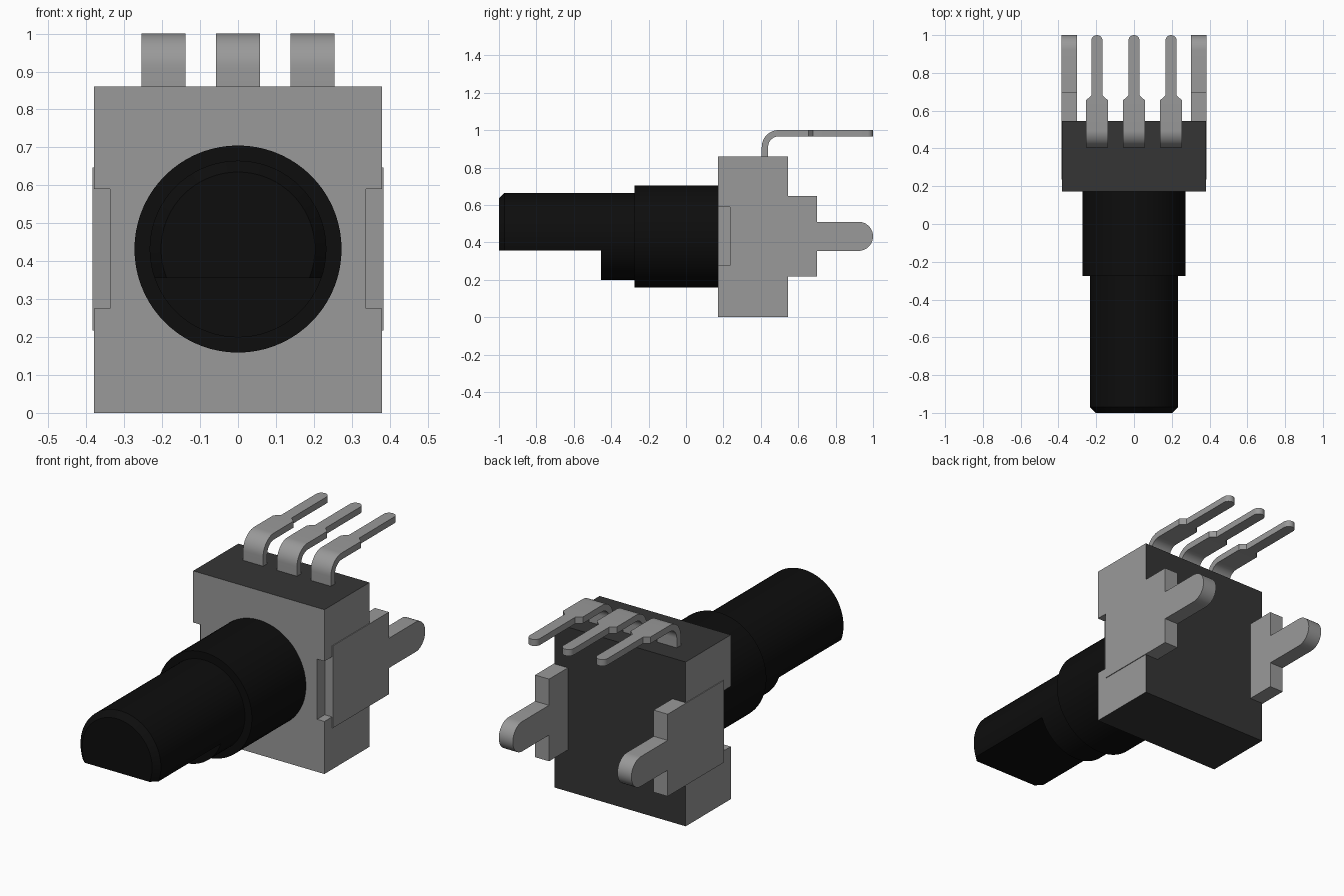
import bpy, bmesh, math
from mathutils import Vector

if "Cube" in bpy.data.objects:
    bpy.data.objects.remove(bpy.data.objects["Cube"], do_unlink=True)


def material(name, v):
    m = bpy.data.materials.new(name)
    m.use_nodes = True
    m.diffuse_color = (v, v, v, 1)
    bsdf = next(n for n in m.node_tree.nodes if n.type == 'BSDF_PRINCIPLED')
    bsdf.inputs["Base Color"].default_value = (v, v, v, 1)
    return m


METAL = material("grey metal", 0.32)
DARK = material("dark grey plastic", 0.036)
BLACK = material("black plastic", 0.004)
AXIS_Z = 0.432


def finish(name, bm, *mats, smooth=None):
    bmesh.ops.recalc_face_normals(bm, faces=bm.faces)
    me = bpy.data.meshes.new(name)
    bm.to_mesh(me)
    bm.free()
    ob = bpy.data.objects.new(name, me)
    bpy.context.collection.objects.link(ob)
    for m in mats:
        me.materials.append(m)
    if smooth:
        activate(ob)
        bpy.ops.object.shade_smooth_by_angle(angle=math.radians(smooth))
    return ob


def activate(ob):
    bpy.ops.object.select_all(action='DESELECT')
    ob.select_set(True)
    bpy.context.view_layer.objects.active = ob


def box(name, lo, hi, *mats):
    bm = bmesh.new()
    bmesh.ops.create_cube(bm, size=1)
    for v in bm.verts:
        v.co = [(a + b) / 2 + c * (b - a) for a, b, c in zip(lo, hi, v.co)]
    return finish(name, bm, *mats)


def cut(ob, cutter):
    """Subtract the cutter from ob and delete the cutter."""
    cutter.hide_render = True
    activate(ob)
    mod = ob.modifiers.new("cut", 'BOOLEAN')
    mod.operation = 'DIFFERENCE'
    mod.solver = 'EXACT'
    mod.object = cutter
    bpy.ops.object.modifier_apply(modifier=mod.name)
    bpy.data.objects.remove(cutter, do_unlink=True)


def lathe(name, profile, mat, n=72):
    """Turn (radius, y) points around the shaft axis and cap both ends."""
    bm = bmesh.new()
    rings = [[bm.verts.new((r * math.cos(math.tau * i / n), y,
                            AXIS_Z + r * math.sin(math.tau * i / n)))
              for i in range(n)] for r, y in profile]
    for a, b in zip(rings, rings[1:]):
        for i in range(n):
            j = (i + 1) % n
            bm.faces.new((a[i], a[j], b[j], b[i]))
    bm.faces.new(rings[0])
    bm.faces.new(rings[-1])
    return finish(name, bm, mat)


# Housing with a notch in each front side edge
body = box("housing", (-0.38, 0.172, 0), (0.38, 0.545, 0.86), METAL, DARK)
for s in (-1, 1):
    x = sorted((s * 0.338, s * 0.5))
    cut(body, box("notch_cutter", (x[0], 0.1, 0.275), (x[1], 0.235, 0.59)))
# Metal front and sides; plastic top, bottom and back
for p in body.data.polygons:
    c = p.center
    p.material_index = int(c.z < 0.001 or c.z > 0.859 or c.y > 0.544)

# Threaded collar and shaft
bushing = lathe("bushing", [(0.273, -0.275), (0.273, 0.18)], BLACK)
shaft = lathe("shaft", [(0.203, -1), (0.233, -0.97), (0.233, -0.26)], BLACK)
cut(shaft, box("flat_cutter", (-0.5, -1.2, 0), (0.5, -0.455, 0.355)))
for ob in (bushing, shaft):
    activate(ob)
    bpy.ops.object.shade_smooth_by_angle(angle=math.radians(25))

# Side plates with rounded mounting pegs
r = 0.078
half = [(0.235, 0.215), (0.70, 0.215), (0.70, 0.0)]
outline = [(0.236, -0.215), (0.70, -0.215), (0.70, -r)]
outline += [(1 - r + r * math.cos(t), r * math.sin(t))
            for t in (math.radians(-90 + 10 * i) for i in range(19))]
outline += [(0.70, r), (0.70, 0.215), (0.236, 0.215)]
for s, side in ((1, "left"), (-1, "right")):
    bm = bmesh.new()
    f = bm.faces.new([bm.verts.new((s * 0.303, y, AXIS_Z + z))
                      for y, z in outline])
    ext = bmesh.ops.extrude_face_region(bm, geom=[f])
    bmesh.ops.translate(bm, vec=(s * 0.081, 0, 0),
                        verts=[v for v in ext["geom"]
                               if isinstance(v, bmesh.types.BMVert)])
    finish(side + "_mounting_plate", bm, METAL, smooth=25)

# Bent terminals: stations of (outer point, inner point, half width)
R, T = 0.09, 0.034
bend_y, bend_z = 0.405 + R, 1 - R
stations = [((0.405, 0.84), (0.405 + T, 0.84), 0.058)]
for i in range(13):
    a = math.radians(180 - 7.5 * i)
    stations.append(tuple((bend_y + q * math.cos(a), bend_z + q * math.sin(a))
                          for q in (R, R - T)) + (0.058,))
blade = [(0.655, 0.058), (0.68, 0.030), (0.97, 0.030)]
blade += [(0.97 + 0.03 * math.sin(t), 0.030 * math.cos(t))
          for t in (math.radians(15 * i) for i in range(1, 6))]
blade.append((1.0, 0.003))
stations += [((y, 1.0), (y, 1.0 - T), w) for y, w in blade]
for cx, pos in ((0.196, "left"), (0, "middle"), (-0.196, "right")):
    bm = bmesh.new()
    rings = []
    for o, i, w in stations:
        rings.append([bm.verts.new((cx + x, *p)) for x, p in
                      ((-w, o), (w, o), (w, i), (-w, i))])
    for a, b in zip(rings, rings[1:]):
        for k in range(4):
            j = (k + 1) % 4
            bm.faces.new((a[k], a[j], b[j], b[k]))
    bm.faces.new(rings[0])
    bm.faces.new(rings[-1])
    finish(pos + "_terminal", bm, METAL, smooth=25)
